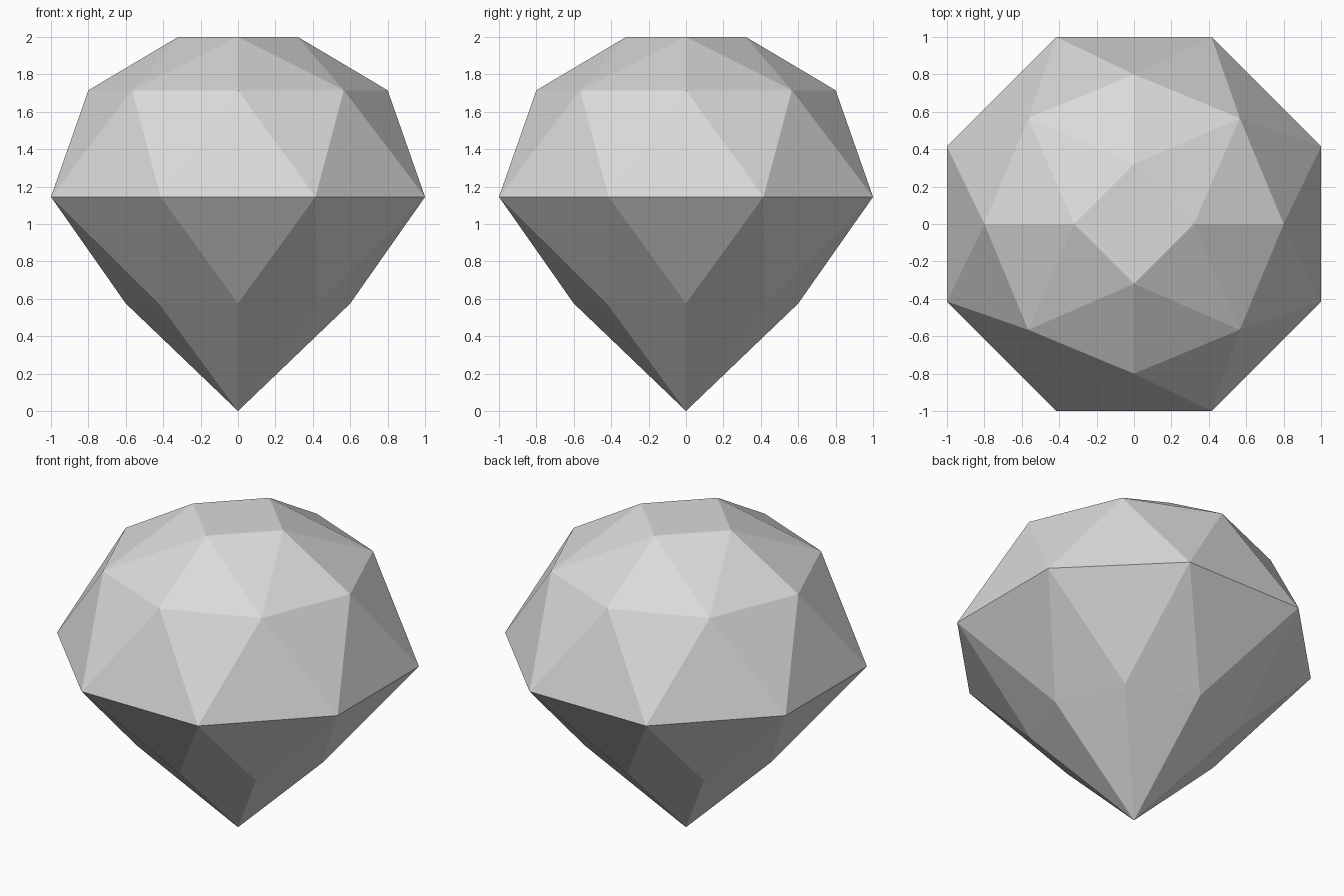
import bpy
import bmesh
from math import cos, sin, pi

default = bpy.data.objects.get("Cube")
if default:
    bpy.data.objects.remove(default, do_unlink=True)

SIDES = 8
STEP = 2 * pi / SIDES

# Plain stone colour
stone = bpy.data.materials.new("stone grey")
stone.use_nodes = True
grey = (0.7, 0.7, 0.7, 1.0)
stone.diffuse_color = grey
stone.node_tree.nodes["Principled BSDF"].inputs["Base Color"].default_value = grey

bm = bmesh.new()


def ring(count, radius, z, turn=0.0):
    """Regular ring of vertices, the first one at angle turn."""
    return [bm.verts.new((radius * cos(turn + 2 * pi * i / count),
                          radius * sin(turn + 2 * pi * i / count), z))
            for i in range(count)]


table = ring(SIDES // 2, 0.32, 2.0)
crown = ring(SIDES, 0.8, 1.715)
girdle = ring(SIDES, 1 / cos(STEP / 2), 1.145, STEP / 2)
pavilion = ring(SIDES, 0.6, 0.575)
tip = bm.verts.new((0, 0, 0))

# Flat square table
bm.faces.new(table)

# Star facets between the table and the crown ring
for i, corner in enumerate(table):
    before, mid, after = (crown[(2 * i + k) % SIDES] for k in (-1, 0, 1))
    bm.faces.new((corner, before, mid))
    bm.faces.new((corner, mid, after))
    bm.faces.new((corner, after, table[(i + 1) % len(table)]))

# Zigzag facets above and below the girdle, closing on the tip
for i in range(SIDES):
    j = (i + 1) % SIDES
    for band in (crown, pavilion):
        bm.faces.new((band[i], girdle[i], band[j]))
        bm.faces.new((band[i], girdle[i - 1], girdle[i]))
    bm.faces.new((pavilion[i], pavilion[j], tip))

bmesh.ops.recalc_face_normals(bm, faces=bm.faces)

mesh = bpy.data.meshes.new("cut_gem")
bm.to_mesh(mesh)
bm.free()
mesh.materials.append(stone)
gem = bpy.data.objects.new("cut_gem", mesh)
bpy.context.collection.objects.link(gem)
